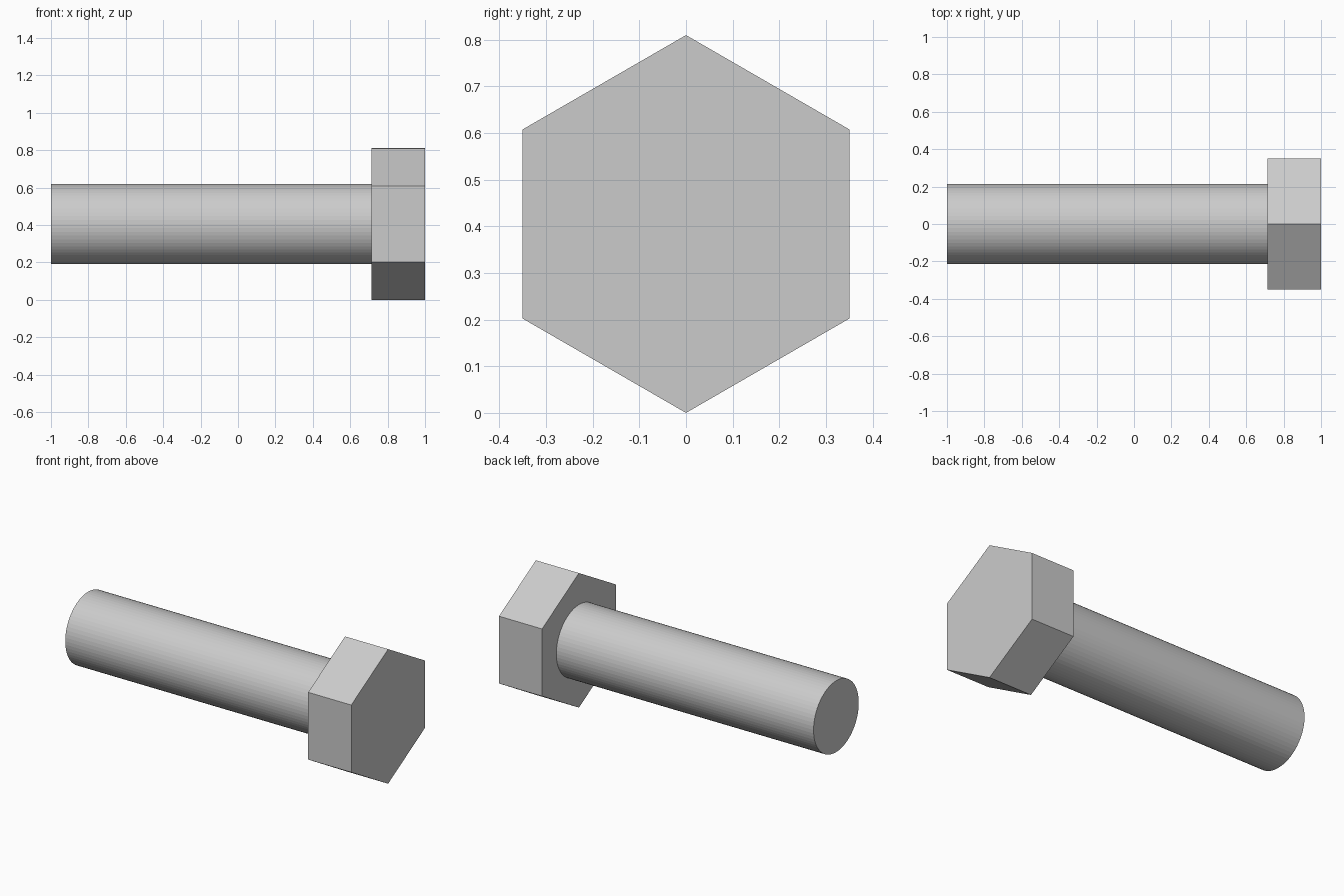
import bpy
from math import radians

if "Cube" in bpy.data.objects:
    bpy.data.objects.remove(bpy.data.objects["Cube"])

AXIS_Z = 0.405  # height of the bolt's centre line


def prism(name, sides, radius, x0, x1):
    """Prism lying along x, with one corner pointing straight up."""
    bpy.ops.mesh.primitive_cylinder_add(
        vertices=sides, radius=radius, depth=x1 - x0,
        location=((x0 + x1) / 2, 0, AXIS_Z),
        rotation=(radians(90), 0, radians(90)))
    obj = bpy.context.object
    obj.name = name
    bpy.ops.object.transform_apply(location=True, rotation=True, scale=True)
    return obj


# Hexagonal head
prism("hex_head", 6, 0.405, 0.713, 1.0)

# Round shank, seated slightly into the head
prism("shank", 64, 0.215, -1.0, 0.73)
